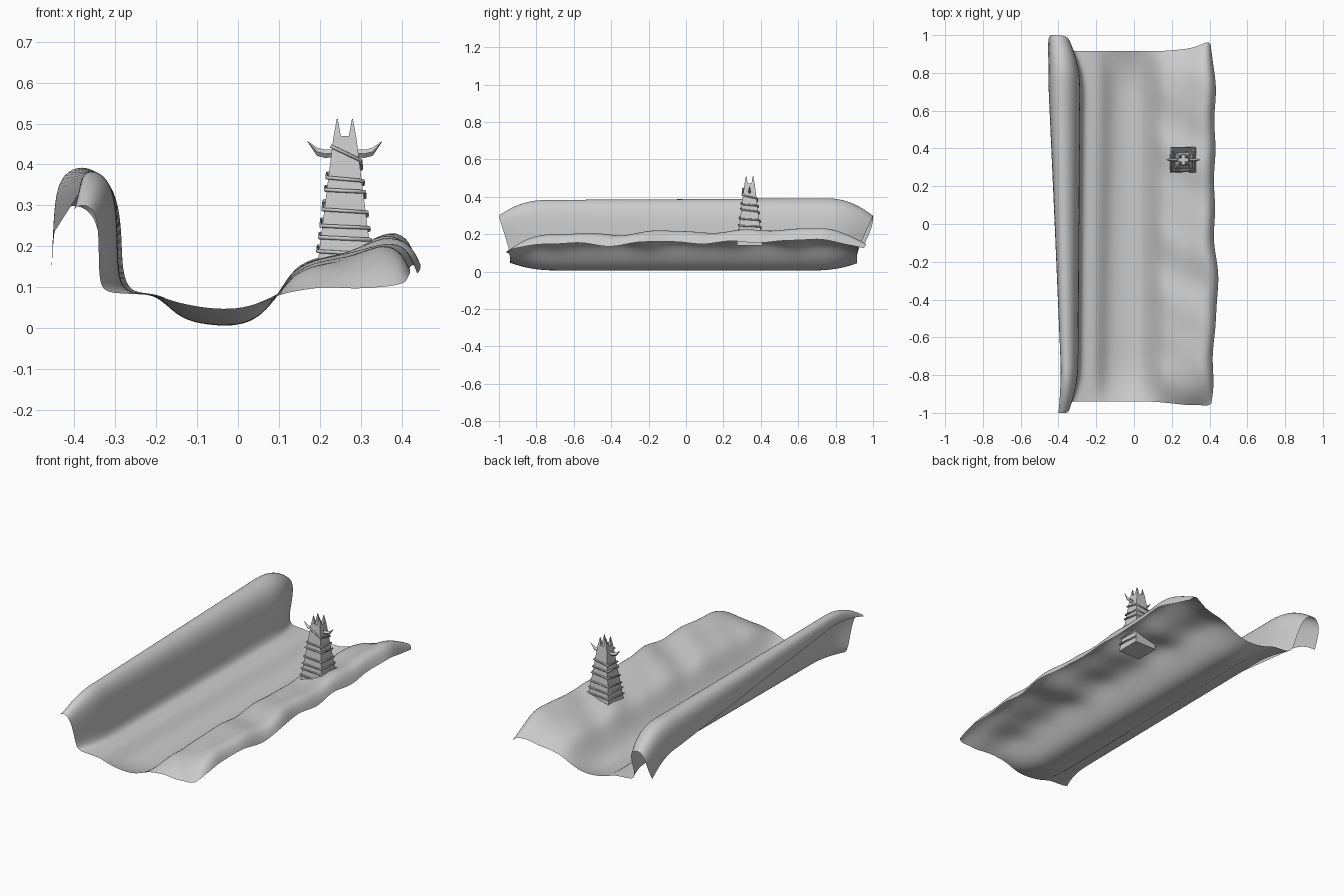
import bpy, bmesh, math
from mathutils import Vector

if "Cube" in bpy.data.objects:
    bpy.data.objects.remove(bpy.data.objects["Cube"])

stone = bpy.data.materials.new("stone_grey")
stone.diffuse_color = (0.6, 0.6, 0.6, 1)
stone.use_nodes = True
stone.node_tree.nodes["Principled BSDF"].inputs["Base Color"].default_value = stone.diffuse_color


def finish(name, bm, fix=True):
    if fix:
        bmesh.ops.recalc_face_normals(bm, faces=bm.faces)
    me = bpy.data.meshes.new(name)
    bm.to_mesh(me)
    bm.free()
    me.materials.append(stone)
    ob = bpy.data.objects.new(name, me)
    bpy.context.collection.objects.link(ob)
    return ob


# Canyon cross-sections (x, z): cliff lip, wall, shelf, valley, bank, ridge
FRONT = [(-.40, .29), (-.395, .296), (-.385, .30), (-.37, .30), (-.355, .29), (-.343, .26),
         (-.34, .20), (-.34, .13), (-.332, .092), (-.30, .084), (-.20, .083), (-.16, .065),
         (-.09, .05), (-.02, .045), (.04, .055), (.10, .083), (.15, .092), (.21, .102),
         (.28, .096), (.33, .10), (.39, .105), (.41, .115)]
NEAR = [(-.388, .33), (-.386, .355), (-.378, .378), (-.355, .387), (-.325, .372), (-.302, .33),
        (-.294, .24), (-.294, .15), (-.285, .098), (-.25, .085), (-.20, .083), (-.15, .03),
        (-.10, .010), (0, .002), (.06, .03), (.10, .085), (.14, .14), (.20, .165),
        (.28, .175), (.35, .205), (.40, .19), (.42, .145)]
FAR = [(-.452, .23), (-.448, .31), (-.435, .368), (-.395, .398), (-.345, .387), (-.30, .34),
       (-.284, .25), (-.284, .15), (-.27, .098), (-.24, .085), (-.18, .083), (-.13, .035),
       (-.08, .010), (-.01, .002), (.05, .025), (.10, .085), (.135, .14), (.19, .165),
       (.27, .18), (.36, .238), (.41, .22), (.43, .165)]
BACK = [(-.456, .14), (-.452, .20), (-.447, .26), (-.42, .30), (-.385, .30), (-.35, .275),
        (-.335, .21), (-.333, .14), (-.32, .095), (-.29, .084), (-.20, .083), (-.15, .06),
        (-.08, .045), (-.02, .043), (.04, .055), (.10, .085), (.14, .105), (.20, .12),
        (.27, .125), (.34, .16), (.39, .155), (.405, .13)]
# How far each profile point reaches forwards and backwards
Y_FRONT = [1, 1, 1, 1, 1, .99, .97, .95] + [.94] * 8 + [.945, .95, .96, .955, .965, .95]
Y_BACK = [.95, .98, 1, 1, 1, .99, .96, .93] + [.915] * 8 + [.915, .92, .925, .94, .97, .95]


def section(v, i):
    """Point i of the cross-section at v in -1..1"""
    if v < -.75:
        t = 1 - ((-.75 - v) / .25) ** 2.2
        a, b = FRONT[i], NEAR[i]
    elif v > .75:
        t = ((v - .75) / .25) ** 2.2
        a, b = FAR[i], BACK[i]
    else:
        t = (v + .75) / 1.5
        a, b = NEAR[i], FAR[i]
    x, z = (a[k] + (b[k] - a[k]) * t for k in (0, 1))
    if i >= 16:                                   # rough rocky bank
        fade = min(1, (1 - abs(v)) * 4)
        z += fade * (.007 * math.sin(14 * v + i * .5) + .004 * math.sin(23 * v + i))
    if i >= 19:                                   # wavy outer edge
        x += .024 * math.exp(-((v + .36) / .18) ** 2) + .004 * math.sin(19 * v)
        z += .005 * math.sin(9 * v + 2.5)
    return x, v * (Y_BACK[i] if v > 0 else Y_FRONT[i]), z


bm = bmesh.new()
N = 48
rows = [[bm.verts.new(section(-1 + 2 * j / N, i)) for i in range(22)] for j in range(N + 1)]
for r, s in zip(rows, rows[1:]):
    for i in range(21):
        bm.faces.new((r[i], r[i + 1], s[i + 1], s[i]))
ground = finish("canyon_ground", bm, fix=False)
for p in ground.data.polygons:
    p.use_smooth = True
sub = ground.modifiers.new("smooth", 'SUBSURF')
sub.levels = sub.render_levels = 2
sub.boundary_smooth = 'PRESERVE_CORNERS'

# Tower
CX, CY = .261, .34


def half(z):
    return .0275 + (.47 - z) * .125


def skin(bm, rings):
    """Join rings of equal length into a closed solid"""
    vs = [[bm.verts.new(p) for p in ring] for ring in rings]
    n = len(vs[0])
    for a, b in zip(vs, vs[1:]):
        for k in range(n):
            bm.faces.new((a[k], a[(k + 1) % n], b[(k + 1) % n], b[k]))
    bm.faces.new(vs[0])
    bm.faces.new(vs[-1])


CORNERS = [(-1, -1), (1, -1), (1, 1), (-1, 1)]


def square(x, y, z, h):
    return [(x + a * h, y + b * h, z) for a, b in CORNERS]


bm = bmesh.new()
skin(bm, [square(CX, CY, z, half(z)) for z in (.14, .47)])
finish("tower_body", bm)

# Four corner spikes on the crown
bm = bmesh.new()
for a, b in CORNERS:
    skin(bm, [square(CX + a * .0185, CY + b * .0185, .468, .009),
              square(CX + a * .0185, CY + b * .0185, .511, .0012)])
finish("crown_spikes", bm)

# Side horns with a diamond section, bending upwards
bm = bmesh.new()
for s in (-1, 1):
    rings = []
    for dx, z, r in ((.02, .428, .010), (.048, .426, .010), (.068, .431, .010), (.091, .456, .001)):
        rings.append([(CX + s * dx, CY - r * .8, z), (CX + s * dx, CY, z - r),
                      (CX + s * dx, CY + r * .8, z), (CX + s * dx, CY, z + r)])
    skin(bm, rings)
finish("side_horns", bm)

# Rope spiralling down around the tower, corner by corner
heights = [.445, .41, .39, .378, .368, .36, .352, .345, .338, .333, .32, .31, .29, .283,
           .275, .265, .25, .245, .24, .23, .222, .216, .21, .2, .188, .18, .172]
cu = bpy.data.curves.new("tower_rope", 'CURVE')
cu.dimensions = '3D'
cu.bevel_depth = .0048
cu.bevel_resolution = 1
cu.use_fill_caps = True
sp = cu.splines.new('POLY')
sp.points.add(len(heights) - 1)
for k, z in enumerate(heights):
    a, b = CORNERS[k % 4]
    h = half(z) + .004
    sp.points[k].co = (CX + a * h, CY + b * h, z, 1)
cu.materials.append(stone)
rope = bpy.data.objects.new("tower_rope", cu)
bpy.context.collection.objects.link(rope)
bpy.context.view_layer.objects.active = rope
rope.select_set(True)
bpy.ops.object.convert(target='MESH')
